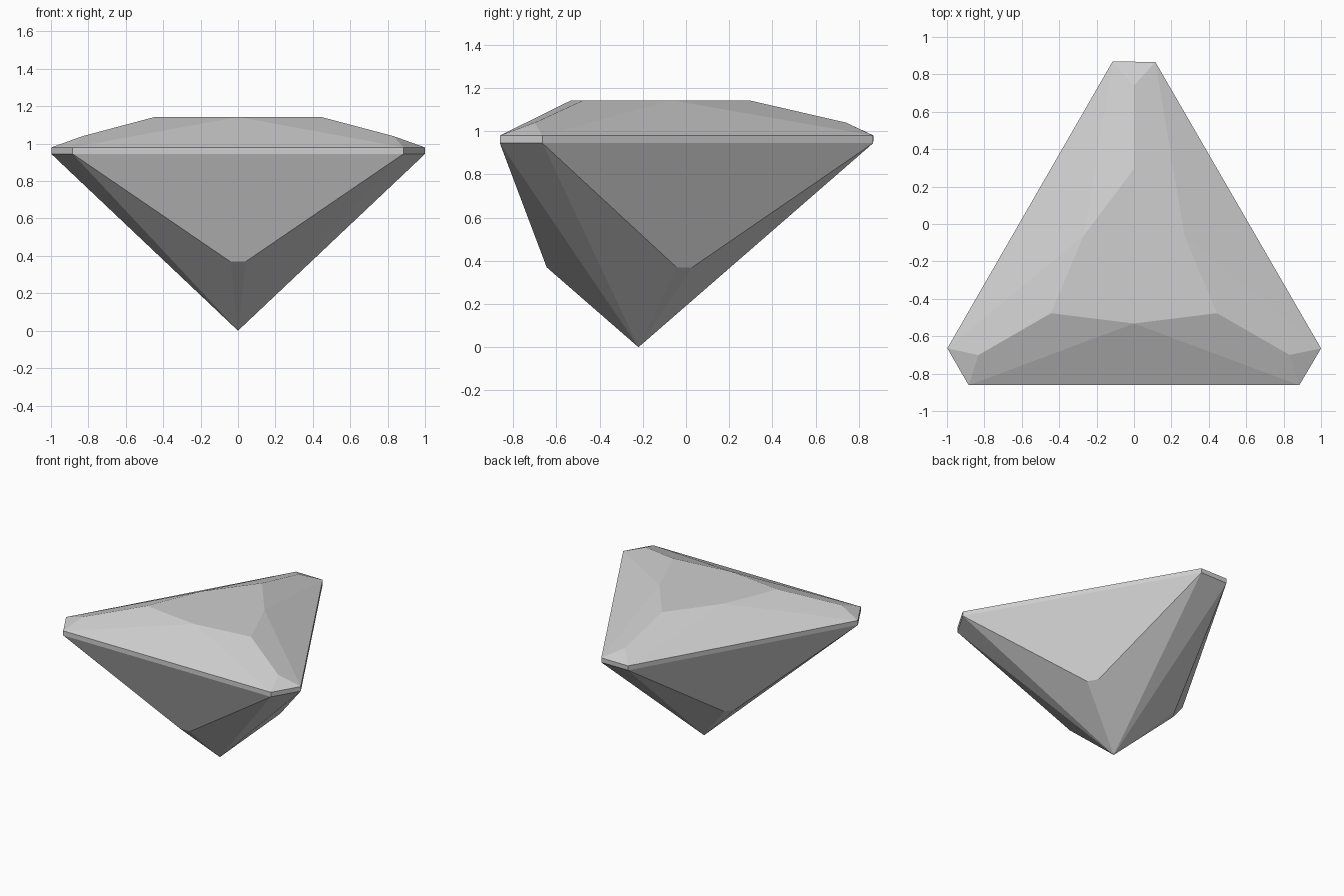
import bpy
import bmesh
from math import radians
from mathutils import Matrix, Vector

cube = bpy.data.objects.get("Cube")
if cube:
    bpy.data.objects.remove(cube, do_unlink=True)

# Pale grey crystal
mat = bpy.data.materials.new("pale_grey_crystal")
mat.use_nodes = True
color = (0.62, 0.62, 0.62, 1)
mat.diffuse_color = color
mat.node_tree.nodes["Principled BSDF"].inputs["Base Color"].default_value = color

AXIS_Y = -0.22
CROWN, GIRDLE_TOP, GIRDLE_LOW = 1.143, 0.98, 0.945
bm = bmesh.new()


def facet(turn, *points):
    """Add one flat facet, turned about the gem's axis."""
    rot = Matrix.Rotation(radians(turn), 4, 'Z')
    shift = Vector((0, AXIS_Y, 0))
    bm.faces.new([bm.verts.new(rot @ Vector(p) + shift) for p in points])


def mirrored(turn, *points):
    """Add a facet and its twin across x."""
    facet(turn, *points)
    facet(turn, *[(-x, y, z) for x, y, z in reversed(points)])


# Points of one third, with the gem's axis at the origin
culet = (0, 0, 0)
rim, rim_l = (0.884, -0.642, GIRDLE_TOP), (-0.884, -0.642, GIRDLE_TOP)
low, low_l = (0.884, -0.642, GIRDLE_LOW), (-0.884, -0.642, GIRDLE_LOW)
side, side_low = (1.0, -0.445, GIRDLE_TOP), (1.0, -0.445, GIRDLE_LOW)
table_mid = (0, -0.312, CROWN)
table_tip = (0.444, -0.257, CROWN)
crown_tip = (0.832, -0.48, 1.04)
keel, keel_l = (0.042, -0.425, 0.37), (-0.042, -0.425, 0.37)

for turn in (0, 120, 240):
    # Crown
    facet(turn, rim_l, rim, table_mid)
    mirrored(turn, table_mid, rim, crown_tip, table_tip)
    facet(turn, rim, side, crown_tip)
    # Girdle
    facet(turn, low_l, low, rim, rim_l)
    facet(turn, low, side_low, side, rim)
    # Pavilion
    facet(turn, low_l, keel_l, keel, low)
    facet(turn, keel_l, culet, keel)
    mirrored(turn, keel, culet, low)
    facet(turn, low, culet, side_low)

# Flat table on top, from the edges left open
bmesh.ops.remove_doubles(bm, verts=bm.verts[:], dist=0.006)
bmesh.ops.holes_fill(bm, edges=[e for e in bm.edges if e.is_boundary], sides=6)
bmesh.ops.recalc_face_normals(bm, faces=bm.faces[:])

mesh = bpy.data.meshes.new("trillion_gem")
bm.to_mesh(mesh)
bm.free()
mesh.materials.append(mat)
gem = bpy.data.objects.new("trillion_gem", mesh)
bpy.context.collection.objects.link(gem)
